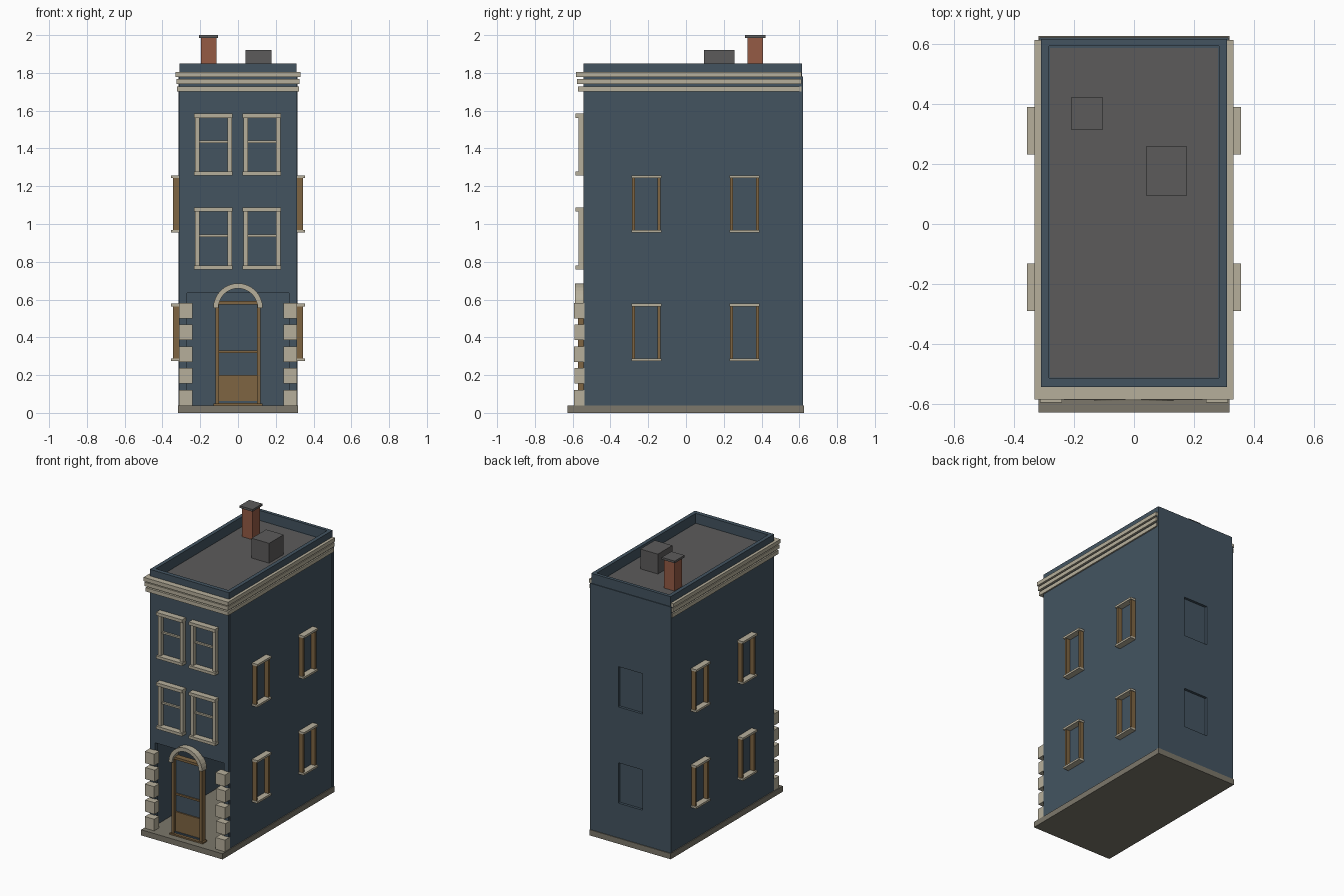
import bpy, bmesh
from math import pi, cos, sin

cube = bpy.data.objects.get("Cube")
if cube:
    bpy.data.objects.remove(cube, do_unlink=True)


def material(name, color):
    m = bpy.data.materials.new(name)
    m.use_nodes = True
    rgba = (*color, 1)
    m.diffuse_color = rgba
    m.node_tree.nodes["Principled BSDF"].inputs["Base Color"].default_value = rgba
    return m


BLUE = material("blue_wall", (0.056, 0.088, 0.118))
STONE = material("pale_stone", (0.47, 0.43, 0.33))
WOOD = material("brown_wood", (0.21, 0.13, 0.055))
BRICK = material("red_brick", (0.30, 0.105, 0.06))
GREY = material("roof_grey", (0.107, 0.105, 0.105))
BASE = material("base_stone", (0.20, 0.185, 0.145))


def finish(name, bm, mat):
    bmesh.ops.recalc_face_normals(bm, faces=bm.faces)
    mesh = bpy.data.meshes.new(name)
    bm.to_mesh(mesh)
    bm.free()
    mesh.materials.append(mat)
    ob = bpy.data.objects.new(name, mesh)
    bpy.context.collection.objects.link(ob)
    return ob


def boxes(name, mat, *ranges, mirror=False):
    """One object from boxes given as (x0, x1, y0, y1, z0, z1)."""
    bm = bmesh.new()
    ranges = list(ranges)
    if mirror:
        ranges += [(-b, -a, *rest) for a, b, *rest in ranges]
    for x0, x1, y0, y1, z0, z1 in ranges:
        made = bmesh.ops.create_cube(bm, size=1)["verts"]
        for v in made:
            v.co.x = x1 if v.co.x > 0 else x0
            v.co.y = y1 if v.co.y > 0 else y0
            v.co.z = z1 if v.co.z > 0 else z0
    return finish(name, bm, mat)


FRONT, BACK = -0.542, 0.62
EAVES, FLOOR = 1.78, 0.04

# Ground slab, which also forms the floor inside
boxes("base_slab", BASE, (-0.318, 0.318, -0.627, 0.625, 0, FLOOR))

# Hollow shell with a wide opening around the door
boxes("side_walls", BLUE, (0.28, 0.312, FRONT + 0.005, 0.6, FLOOR, EAVES), mirror=True)
boxes("front_wall", BLUE,
      (-0.307, 0.307, FRONT, -0.51, 0.635, EAVES),
      (-0.307, -0.27, FRONT, -0.51, FLOOR, 0.635),
      (0.27, 0.307, FRONT, -0.51, FLOOR, 0.635))

# Back wall with two shallow blind windows
LEVELS = (0.285, 0.965)
W = 0.095
skin = [(-0.315, -W, 0.6, BACK, FLOOR, EAVES), (W, 0.315, 0.6, BACK, FLOOR, EAVES)]
bottom = FLOOR
for z in LEVELS:
    skin.append((-W, W, 0.6, BACK, bottom, z))
    bottom = z + 0.285
skin.append((-W, W, 0.6, BACK, bottom, EAVES))
boxes("back_wall", BLUE, *skin)
boxes("back_window_panels", BLUE, (-0.3, 0.3, 0.585, 0.602, FLOOR, EAVES))

# Roof, parapet and roof fittings
boxes("roof", GREY, (-0.29, 0.29, -0.52, 0.6, 1.75, EAVES))
boxes("parapet", BLUE,
      (-0.31, 0.31, FRONT, -0.512, EAVES, 1.85),
      (-0.31, 0.31, 0.592, 0.615, EAVES, 1.85),
      (-0.31, -0.283, -0.512, 0.592, EAVES, 1.85),
      (0.283, 0.31, -0.512, 0.592, EAVES, 1.85))
boxes("roof_hatch", GREY, (0.04, 0.177, 0.095, 0.257, 1.76, 1.92))
boxes("chimney", BRICK, (-0.195, -0.115, 0.325, 0.408, 1.76, 1.985))
boxes("chimney_cap", GREY, (-0.207, -0.105, 0.313, 0.422, 1.985, 2.0))

# Stepped cornice around the front and both sides
for i, (z, out) in enumerate(((1.702, 0.014), (1.741, 0.018), (1.777, 0.022))):
    x, y, top = 0.308 + out, FRONT - 0.01 - 1.4 * out, z + 0.027
    boxes(f"cornice_band_{i + 1}", STONE,
          (-x, x, y, FRONT + 0.01, z, top),
          (-x, -0.305, FRONT + 0.01, 0.612, z, top),
          (0.305, x, FRONT + 0.01, 0.612, z, top))

# Front sash windows
for level, z in (("lower", 0.76), ("upper", 1.257)):
    for side, c in (("right", -0.13), ("left", 0.126)):
        jambs = [(c + s * 0.086 - 0.012, c + s * 0.086 + 0.012,
                  FRONT - 0.028, FRONT + 0.01, z + 0.02, z + 0.305) for s in (-1, 1)]
        boxes(f"{level}_{side}_front_window", STONE, *jambs,
              (c - 0.102, c + 0.102, FRONT - 0.043, FRONT + 0.01, z, z + 0.02),
              (c - 0.102, c + 0.102, FRONT - 0.043, FRONT + 0.01, z + 0.305, z + 0.327),
              (c - 0.08, c + 0.08, FRONT - 0.014, FRONT + 0.01, z + 0.172, z + 0.184))

# Side windows: wooden jambs between stone sills and lintels
for level, z in zip(("lower", "upper"), LEVELS):
    for place, c in (("front", -0.21), ("rear", 0.31)):
        boxes(f"{level}_{place}_side_jambs", WOOD,
              *[(0.305, 0.343, c + s * 0.068 - 0.008, c + s * 0.068 + 0.008, z, z + 0.28)
                for s in (-1, 1)], mirror=True)
        boxes(f"{level}_{place}_side_sills", STONE,
              (0.305, 0.355, c - 0.079, c + 0.079, z - 0.01, z + 0.004),
              (0.305, 0.355, c - 0.079, c + 0.079, z + 0.278, z + 0.293), mirror=True)

# Corner blocks beside the entrance
boxes("corner_blocks", STONE,
      *[(0.24, 0.313, -0.594 + 0.005 * (i % 2), FRONT + 0.005,
         FLOOR + 0.115 * i, FLOOR + 0.115 * i + 0.082) for i in range(5)], mirror=True)

# Front door: frame, rails, lower panel, glazing and threshold
DY = -0.572
boxes("door_frame", WOOD,
      (-0.118, -0.1, DY, -0.53, FLOOR, 0.59),
      (0.1, 0.118, DY, -0.53, FLOOR, 0.59),
      (-0.118, 0.118, DY, -0.53, 0.575, 0.592),
      (-0.1, 0.1, DY + 0.015, -0.53, 0.318, 0.33),
      (-0.1, 0.1, DY + 0.015, -0.53, FLOOR, 0.2),
      (-0.13, 0.13, DY - 0.008, -0.53, FLOOR, 0.05))
boxes("door_glass", BLUE, (-0.1, 0.1, -0.548, -0.54, 0.2, 0.575))
boxes("door_kick_strip", BLUE, (-0.1, 0.1, DY + 0.008, DY + 0.015, 0.052, 0.062))

# Stone arch over the door
bm = bmesh.new()
N, rings = 16, []
for i in range(N + 1):
    a = pi * i / N
    rings.append([bm.verts.new((r * cos(a), y, 0.555 + r * sin(a)))
                  for r, y in ((0.104, -0.588), (0.131, -0.588),
                               (0.131, -0.535), (0.104, -0.535))])
for p, q in zip(rings, rings[1:]):
    for k in range(4):
        bm.faces.new((p[k], p[(k + 1) % 4], q[(k + 1) % 4], q[k]))
bm.faces.new(rings[0])
bm.faces.new(rings[-1])
finish("door_arch", bm, STONE)
